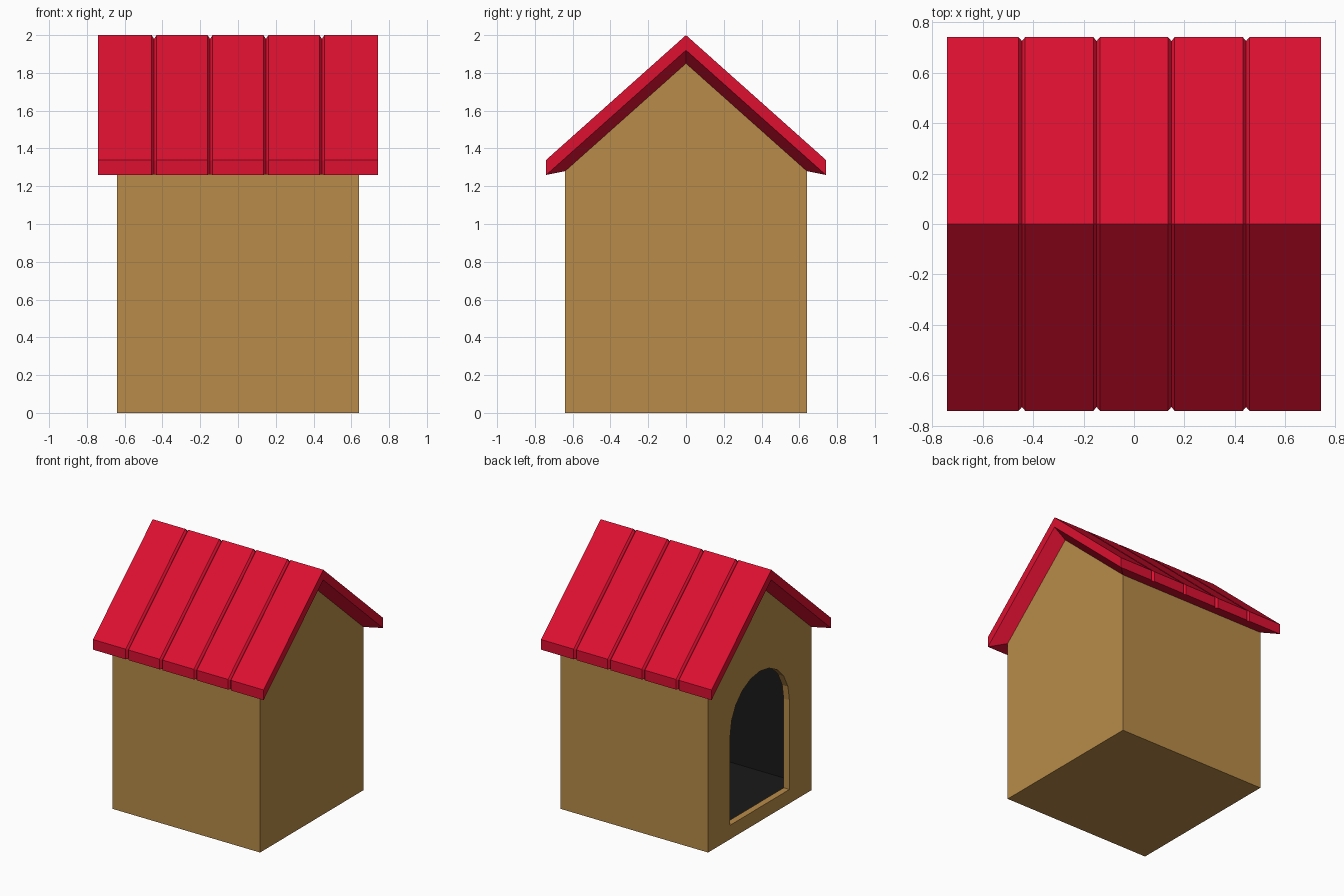
import bpy, bmesh, math

if "Cube" in bpy.data.objects:
    bpy.data.objects.remove(bpy.data.objects["Cube"])


def material(name, color):
    m = bpy.data.materials.new(name)
    m.diffuse_color = (*color, 1)
    m.use_nodes = True
    m.node_tree.nodes["Principled BSDF"].inputs["Base Color"].default_value = m.diffuse_color
    return m


wood = material("tan_wood", (0.48, 0.26, 0.065))
dark = material("dark_interior", (0.01, 0.01, 0.01))
red = material("red_paint", (0.72, 0.005, 0.03))


def finish(name, bm, mats, index=0):
    bmesh.ops.recalc_face_normals(bm, faces=bm.faces)
    for f in bm.faces:
        f.material_index = index
    me = bpy.data.meshes.new(name)
    bm.to_mesh(me)
    bm.free()
    for m in mats:
        me.materials.append(m)
    ob = bpy.data.objects.new(name, me)
    bpy.context.collection.objects.link(ob)
    return ob


def prism(name, profile, x0, x1, index=0):
    """Extrude a (y, z) profile along x."""
    bm = bmesh.new()
    a = [bm.verts.new((x0, y, z)) for y, z in profile]
    b = [bm.verts.new((x1, y, z)) for y, z in profile]
    bm.faces.new(a)
    bm.faces.new(b[::-1])
    for i in range(len(a)):
        j = (i + 1) % len(a)
        bm.faces.new((a[i], b[i], b[j], a[j]))
    return finish(name, bm, [wood, dark], index)


def gable(w, base, eave, apex):
    return [(-w, base), (w, base), (w, eave), (0, apex), (-w, eave)]


def carve(target, cutter):
    mod = target.modifiers.new("carve", 'BOOLEAN')
    mod.operation = 'DIFFERENCE'
    mod.solver = 'EXACT'
    mod.object = cutter
    bpy.context.view_layer.objects.active = target
    bpy.ops.object.modifier_apply(modifier=mod.name)
    bpy.data.objects.remove(cutter)


# Walls: gabled block, hollowed by a dark room, with an arched doorway on -x
W, EAVE, APEX = 0.64, 1.28, 1.85
walls = prism("walls", gable(W, 0, EAVE, APEX), -W, W)
carve(walls, prism("room_cutter", gable(0.59, 0.06, 1.255, 1.78), -0.59, 0.59, 1))
R, SPRING, SEG = 0.367, 0.81, 10
arch = [(-R, 0.11), (R, 0.11)]
arch += [(R * math.cos(math.pi * i / SEG), SPRING + R * math.sin(math.pi * i / SEG))
         for i in range(SEG + 1)]
carve(walls, prism("doorway_cutter", arch, -0.8, -0.5))

# Roof: plank strips separated by V grooves along x
E, TOP, SLOPE, DEPTH, HALF = 0.74, 2.0, 0.892, 0.015, 0.013
stations = [(-E, 0)]
for k in range(1, 5):
    g = -E + k * 2 * E / 5
    stations += [(g - HALF, 0), (g, DEPTH), (g + HALF, 0)]
stations.append((E, 0))

bm = bmesh.new()
rings = []
for x, d in stations:
    y, ridge = E - d, TOP - 1.34 * d
    section = [(-y, 1.26 + 0.2 * d), (-y, ridge - SLOPE * y), (0, ridge),
               (y, ridge - SLOPE * y), (y, 1.26 + 0.2 * d)]
    rings.append([bm.verts.new((x, py, pz)) for py, pz in section])
for a, b in zip(rings, rings[1:]):
    for i in range(4):
        bm.faces.new((a[i], a[i + 1], b[i + 1], b[i]))

# Roof gable trim and the slanted soffit that meets the walls
inner = []
for ring, s in ((rings[0], -1), (rings[-1], 1)):
    under = bm.verts.new((s * E, 0, 1.92))
    wall = [bm.verts.new((s * W, y, z)) for y, z in ((-W, EAVE), (0, APEX), (W, EAVE))]
    inner.append(wall)
    bm.faces.new((ring[0], ring[1], ring[2], under))
    bm.faces.new((ring[4], ring[3], ring[2], under))
    bm.faces.new((ring[0], under, wall[1], wall[0]))
    bm.faces.new((under, ring[4], wall[2], wall[1]))
for r, w in ((0, 0), (4, 2)):
    bm.faces.new([ring[r] for ring in rings] + [inner[1][w], inner[0][w]])
finish("plank_roof", bm, [red])
